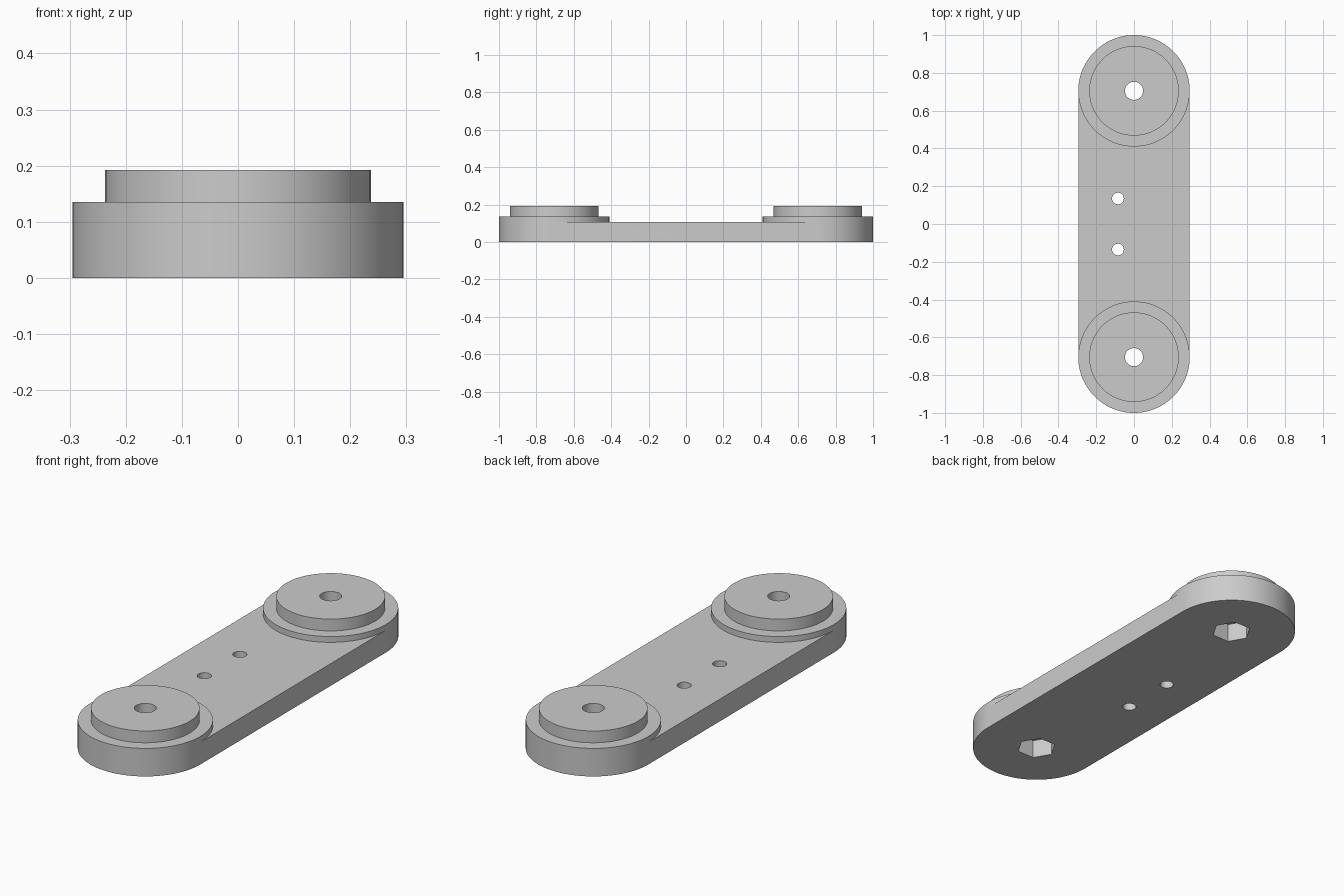
import bpy, bmesh, math

if "Cube" in bpy.data.objects:
    bpy.data.objects.remove(bpy.data.objects["Cube"])

N = 96                      # sides of the round ends
R, CAP_R = 0.295, 0.237     # end radius, raised cap radius
C = 0.705                   # distance of each end from the middle
BAR_Z, BOSS_Z, CAP_Z = 0.107, 0.135, 0.192

grey = bpy.data.materials.new("light_grey")
grey.diffuse_color = (0.6, 0.6, 0.6, 1)
grey.use_nodes = True
grey.node_tree.nodes["Principled BSDF"].inputs["Base Color"].default_value = grey.diffuse_color

bm = bmesh.new()


def ring(s, r, z):
    """Circle of vertices around the end on side s; the first half faces outwards."""
    return [bm.verts.new((r * math.cos(2 * math.pi * k / N),
                          s * (C + r * math.sin(2 * math.pi * k / N)), z)) for k in range(N)]


def skin(a, b):
    """Closed strip of quads between two loops."""
    for i in range(len(a)):
        j = (i + 1) % len(a)
        bm.faces.new((a[i], a[j], b[j], b[i]))


# Stepped round bosses at both ends
base = {}
for s in (1, -1):
    base[s] = ring(s, R, BAR_Z)
    loops = [base[s], ring(s, R, BOSS_Z), ring(s, CAP_R, BOSS_Z), ring(s, CAP_R, CAP_Z)]
    for a, b in zip(loops, loops[1:]):
        skin(a, b)
    bm.faces.new(loops[-1])

# Bar: outer outline, underside, and the recessed top between the bosses
h = N // 2
outline = base[1][:h + 1] + base[-1][:h + 1][::-1]
bottom = [bm.verts.new((v.co.x, v.co.y, 0)) for v in outline]
skin(bottom, outline)
bm.faces.new(bottom)
inner = [k % N for k in range(h, N + 1)]
bm.faces.new([base[1][k] for k in inner] + [base[-1][k] for k in reversed(inner)])

bmesh.ops.recalc_face_normals(bm, faces=bm.faces)
mesh = bpy.data.meshes.new("link_arm")
bm.to_mesh(mesh)
bm.free()
arm = bpy.data.objects.new("link_arm", mesh)
bpy.context.collection.objects.link(arm)
mesh.materials.append(grey)


def cut(x, y, r, z0, z1, sides):
    """Drill a straight hole with the given number of sides."""
    bpy.ops.mesh.primitive_cylinder_add(vertices=sides, radius=r, depth=z1 - z0,
                                        location=(x, y, (z0 + z1) / 2))
    cutter = bpy.context.object
    cutter.name = "hole_cutter"
    cutter.hide_render = True
    if sides == 6:          # corners of the nut pocket point sideways
        cutter.rotation_euler.z = math.radians(30)
    mod = arm.modifiers.new("hole", 'BOOLEAN')
    mod.operation, mod.solver, mod.object = 'DIFFERENCE', 'EXACT', cutter
    bpy.context.view_layer.objects.active = arm
    bpy.ops.object.modifier_apply(modifier=mod.name)
    bpy.data.objects.remove(cutter)


for s in (1, -1):
    cut(0, s * C, 0.09, -0.1, 0.09, 6)           # hexagonal nut pocket
    cut(0, s * C, 0.048, -0.1, 0.3, 40)          # bolt hole
    cut(-0.085, s * 0.135, 0.031, -0.1, 0.3, 32)  # small screw hole

# Smooth curved walls, sharp rims
bpy.ops.object.select_all(action='DESELECT')
arm.select_set(True)
bpy.context.view_layer.objects.active = arm
bpy.ops.object.shade_smooth_by_angle(angle=math.radians(30))
